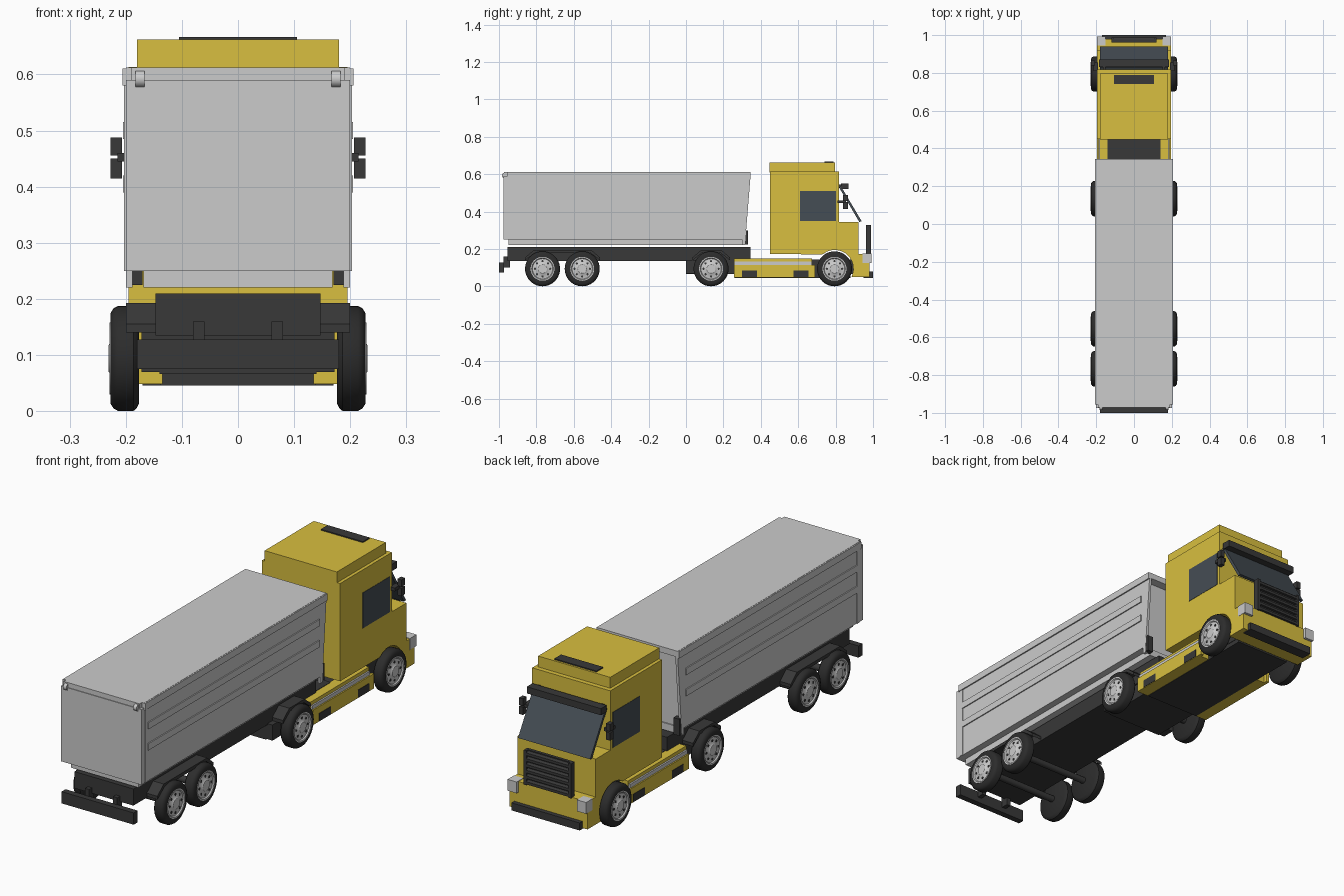
import bpy, bmesh, math
from mathutils import Vector, Matrix

if "Cube" in bpy.data.objects:
    bpy.data.objects.remove(bpy.data.objects["Cube"])


def material(name, rgb):
    m = bpy.data.materials.new(name)
    m.diffuse_color = (*rgb, 1)
    m.use_nodes = True
    m.node_tree.nodes["Principled BSDF"].inputs["Base Color"].default_value = m.diffuse_color
    return m


YELLOW = material("yellow_paint", (0.69, 0.52, 0.05))
DARK = material("dark_plastic", (0.04, 0.04, 0.04))
TYRE = material("tyre_rubber", (0.025, 0.025, 0.025))
GLASS = material("tinted_glass", (0.06, 0.075, 0.09))
GREY = material("light_grey", (0.56, 0.56, 0.58))


def finish(name, bm, mat):
    bmesh.ops.recalc_face_normals(bm, faces=bm.faces)
    me = bpy.data.meshes.new(name)
    bm.to_mesh(me)
    bm.free()
    me.materials.append(mat)
    ob = bpy.data.objects.new(name, me)
    bpy.context.collection.objects.link(ob)
    return ob


def extrude(name, pts, x0, x1, mat):
    """Side profile of (y, z) points extruded from x0 to x1."""
    bm = bmesh.new()
    f = bm.faces.new([bm.verts.new((x0, y, z)) for y, z in pts])
    r = bmesh.ops.extrude_face_region(bm, geom=[f])
    vs = [v for v in r["geom"] if isinstance(v, bmesh.types.BMVert)]
    bmesh.ops.translate(bm, verts=vs, vec=(x1 - x0, 0, 0))
    return finish(name, bm, mat)


def box(name, x, y, z, mat):
    return extrude(name, [(y[0], z[0]), (y[1], z[0]), (y[1], z[1]), (y[0], z[1])], x[0], x[1], mat)


def pair(ob):
    """Mirror a part to the other side."""
    ob.modifiers.new("mirror", "MIRROR")
    return ob


def lathe(name, prof, y, z, mat, n=40):
    """Spin (x, radius) points around an axle along x."""
    bm = bmesh.new()
    vs = [bm.verts.new((x, 0, r)) for x, r in prof]
    es = [bm.edges.new(p) for p in zip(vs, vs[1:])]
    bmesh.ops.spin(bm, geom=vs + es, cent=(0, 0, 0), axis=(1, 0, 0), angle=2 * math.pi, steps=n)
    bmesh.ops.remove_doubles(bm, verts=bm.verts, dist=1e-5)
    bmesh.ops.translate(bm, verts=bm.verts, vec=(0, y, z))
    ob = finish(name, bm, mat)
    bpy.ops.object.select_all(action="DESELECT")
    bpy.context.view_layer.objects.active = ob
    ob.select_set(True)
    bpy.ops.object.shade_smooth_by_angle(angle=math.radians(35))
    return ob


# cargo body with lid, tailgate and side ribs
box("cargo_body", (-.2, .2), (-.95, .305), (.25, .59), GREY)
box("cargo_floor", (-.168, .168), (-.95, .31), (.22, .252), GREY)
box("cargo_cover", (-.2, .2), (-.955, .345), (.585, .612), GREY)
pair(box("top_rail", (.195, .206), (-.955, .345), (.58, .611), GREY))
box("tailgate", (-.2, .2), (-.975, -.945), (.25, .59), GREY)
box("tailgate_top", (-.19, .19), (-.972, -.945), (.585, .612), GREY)
pair(extrude("front_flange", [(.3, .22), (.315, .22), (.345, .59), (.3, .59)], .188, .2, GREY))
for i, z in enumerate((.39, .485)):
    pair(extrude(f"side_rib_{i}", [(-.93, z), (.29, z), (.29, z + .03), (-.93, z + .03)], .198, .205, GREY))
pair(box("rear_post", (.195, .203), (-.95, -.93), (.25, .59), GREY))
pair(lathe("tailgate_hinge", [(.167, 0), (.167, .015), (.183, .015), (.183, 0)], -.97, .592, GREY, 16))
pair(box("front_bracket", (.17, .199), (.308, .332), (.225, .3), DARK))

# frame
box("upper_frame", (-.147, .147), (-.955, .345), (.135, .21), DARK)
box("lower_frame", (-.14, .14), (0, .9), (.066, .145), DARK)
box("floor_plate", (-.138, .138), (.26, .88), (.046, .07), DARK)
box("rear_bumper", (-.18, .18), (-1, -.972), (.075, .128), DARK)
pair(box("bumper_bracket", (.06, .08), (-.975, -.94), (.1, .16), DARK))
pair(box("frame_step", (.13, .172), (0, .06), (.07, .14), DARK))

# mudguards over the load wheels
for name, a, b in (("rear", -.86, -.46), ("middle", .035, .235)):
    pair(extrude(name + "_mudguard", [(a, .14), (a, .155), (a + .045, .193), (b - .045, .193), (b, .155),
                                      (b, .14), (b - .05, .178), (a + .05, .178)], .145, .2, DARK))

# side skirts with steps
pair(extrude("side_skirt", [(.257, .048), (.674, .048), (.674, .148), (.257, .148)], .135, .182, YELLOW))
pair(box("skirt_lower", (.18, .195), (.257, .69), (.048, .115), YELLOW))
pair(box("skirt_trim", (.18, .189), (.26, .67), (.115, .132), GREY))
for i, (a, b) in enumerate(((.30, .38), (.575, .655))):
    pair(box(f"skirt_step_{i}", (.18, .197), (a, b), (.05, .085), DARK))

# cab shell with wheel arch
arch = [(.795 + .1 * math.cos(t), .095 + .1 * math.sin(t))
        for t in [math.radians(130 - 15 * k) for k in range(11)]]
extrude("cab_shell", [(.449, .172)] + arch + [(.885, .05), (.98, .05), (.98, .174), (.922, .174), (.922, .345),
                                               (.818, .345), (.818, .613), (.449, .613)], -.195, .195, YELLOW)
extrude("cab_roof", [(.447, .61), (.797, .61), (.797, .662), (.447, .662)], -.18, .18, YELLOW)
box("roof_vent", (-.105, .105), (.74, .788), (.66, .667), DARK)
box("roof_spoiler_hatch", (-.14, .14), (.345, .46), (.13, .15), DARK)

# windows, visor and mirrors
extrude("windshield", [(.818, .53), (.828, .536), (.94, .347), (.926, .345)], -.18, .18, GLASS)
pair(box("side_window", (.19, .1965), (.61, .802), (.35, .51), GLASS))
box("sun_visor", (-.185, .185), (.83, .87), (.52, .55), DARK)
pair(box("visor_arm", (.15, .165), (.815, .835), (.525, .545), DARK))
for i, (a, b) in enumerate(((.415, .45), (.456, .488))):
    pair(box(f"mirror_{i}", (.207, .227), (.84, .866), (a, b), DARK))
pair(box("mirror_arm", (.19, .215), (.81, .855), (.445, .46), DARK))

# grille, headlights and front bumper
box("grille_back", (-.115, .115), (.962, .976), (.172, .328), DARK)
for i in range(6):
    z = .176 + i * .026
    extrude(f"grille_slat_{i}", [(.97, z), (.988, z), (.988, z + .012), (.97, z + .02)], -.105, .105, DARK)
pair(box("grille_side", (.105, .118), (.962, .988), (.172, .328), DARK))
pair(box("headlight", (.15, .196), (.945, .992), (.125, .176), GREY))
box("front_bumper_lip", (-.17, .17), (.95, 1), (.046, .08), DARK)

# wheels
Z = .094
for i, y in enumerate((-.767, -.555, .134, .794)):
    pair(lathe(f"tyre_{i}", [(.176, 0), (.176, .08), (.181, .089), (.186, .0935), (.214, .0935), (.222, .089),
                             (.2275, .08), (.2275, .064), (.222, .062), (.222, 0)], y, Z, TYRE))
    pair(lathe(f"rim_{i}", [(.215, .064), (.229, .064), (.229, .058), (.224, .054), (.226, .03),
                            (.2305, .024), (.2305, 0)], y, Z, GREY))
    bm = bmesh.new()
    for k in range(8):
        a = math.tau * k / 8
        spot = Matrix.Translation((.2245, y + .041 * math.cos(a), Z + .041 * math.sin(a)))
        bmesh.ops.create_cone(bm, cap_ends=True, segments=10, radius1=.006, radius2=.006, depth=.004,
                              matrix=spot @ Matrix.Rotation(math.pi / 2, 4, "Y"))
    pair(finish(f"rim_holes_{i}", bm, DARK))
    lathe(f"axle_{i}", [(-.18, 0), (-.18, .015), (.18, .015), (.18, 0)], y, Z, DARK, 12)
